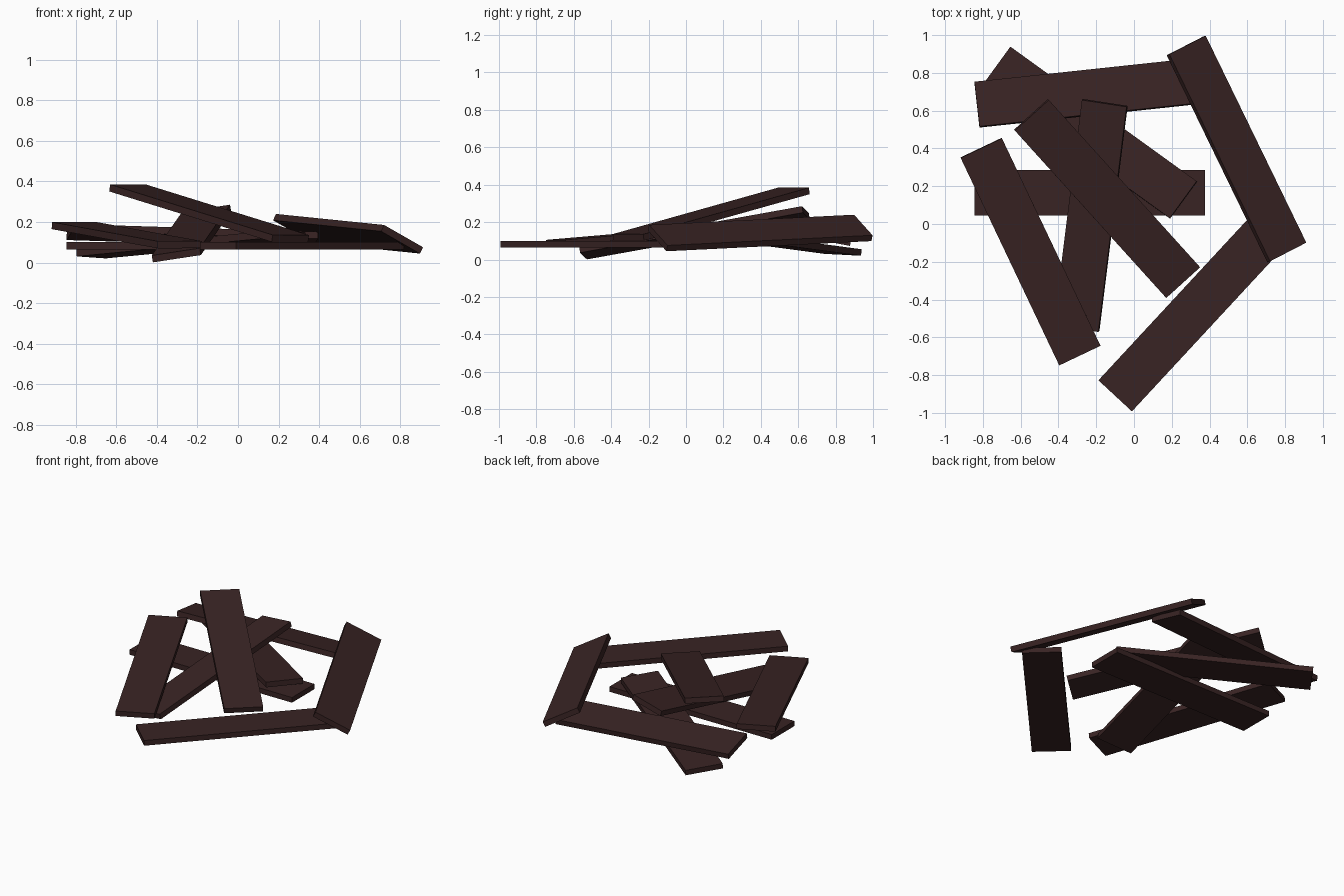
import bpy, bmesh
from mathutils import Vector

if "Cube" in bpy.data.objects:
    bpy.data.objects.remove(bpy.data.objects["Cube"])

LENGTH, WIDTH, THICK = 1.22, 0.242, 0.035

wood = bpy.data.materials.new("dark brown wood")
wood.diffuse_color = (0.040, 0.017, 0.017, 1)
wood.use_nodes = True
wood.node_tree.nodes["Principled BSDF"].inputs["Base Color"].default_value = wood.diffuse_color


def plank(name, a, b, c):
    """Board whose top face has corner a, long edge towards b, short edge towards c."""
    a, b, c = Vector(a), Vector(b), Vector(c)
    along = (b - a).normalized()
    across = c - a
    across = (across - along * across.dot(along)).normalized()
    up = along.cross(across)
    if up.z < 0:
        up = -up
    # centre the board on the measured top face
    centre = (b + c) / 2 - up * THICK / 2
    bm = bmesh.new()
    bmesh.ops.create_cube(bm, size=1)
    for v in bm.verts:
        v.co = (centre + along * v.co.x * LENGTH
                + across * v.co.y * WIDTH + up * v.co.z * THICK)
    bmesh.ops.recalc_face_normals(bm, faces=bm.faces)
    mesh = bpy.data.meshes.new(name)
    bm.to_mesh(mesh)
    bm.free()
    mesh.materials.append(wood)
    bpy.context.collection.objects.link(bpy.data.objects.new(name, mesh))


# boards lying flat
plank("front_plank", (-0.01, -0.99, 0.10), (0.82, -0.095, 0.10), (-0.19, -0.83, 0.10))
plank("middle_plank", (-0.845, 0.045, 0.10), (0.375, 0.045, 0.10), (-0.845, 0.285, 0.10))
# boards leaning on the others
plank("back_low_plank", (-0.655, 0.94, 0.055), (0.335, 0.225, 0.15), (-0.80, 0.745, 0.065))
plank("back_plank", (-0.82, 0.515, 0.19), (0.395, 0.645, 0.152), (-0.845, 0.755, 0.145))
plank("left_plank", (-0.92, 0.355, 0.20), (-0.395, -0.75, 0.105), (-0.70, 0.455, 0.20))
plank("centre_plank", (-0.04, 0.62, 0.285), (-0.19, -0.575, 0.07), (-0.275, 0.66, 0.25))
plank("top_plank", (-0.63, 0.495, 0.385), (0.175, -0.395, 0.135), (-0.455, 0.66, 0.385))
plank("right_plank", (0.19, 0.89, 0.24), (0.72, -0.20, 0.186), (0.38, 1.0, 0.129))
